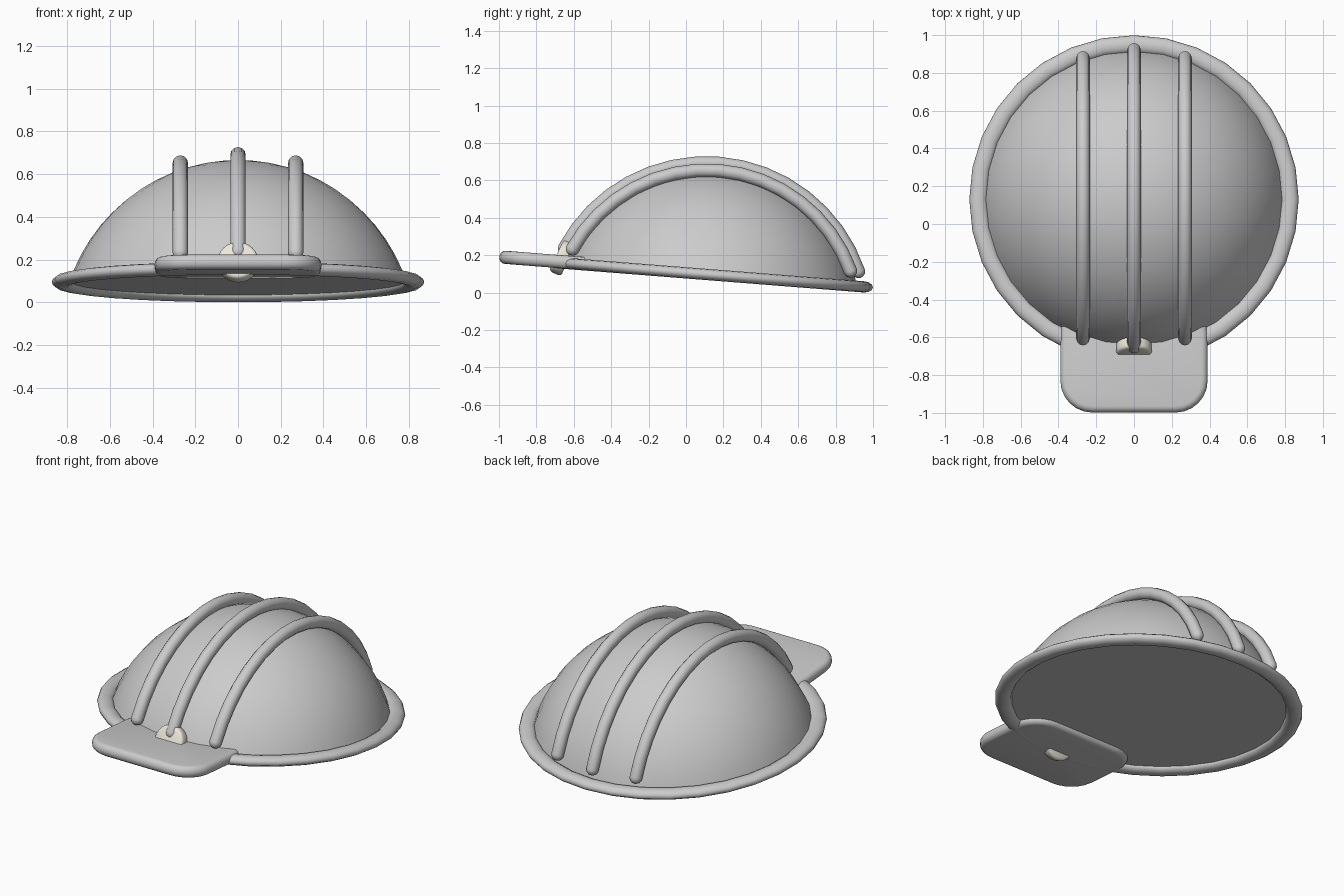
import bpy, bmesh
from math import sin, cos, asin, pi, radians
from mathutils import Matrix

if "Cube" in bpy.data.objects:
    bpy.data.objects.remove(bpy.data.objects["Cube"])

# Whole helmet leans back a little: everything is built in this tilted frame
TILT = Matrix.Translation((0, 0.13, 0.095)) @ Matrix.Rotation(radians(-4.5), 4, 'X')
DROP = 0.262   # depth of the dome's sphere centre below the brim
DOME_R = 0.832


def finish(obj, angle=50):
    bpy.ops.object.select_all(action='DESELECT')
    obj.select_set(True)
    bpy.context.view_layer.objects.active = obj
    bpy.ops.object.shade_smooth_by_angle(angle=radians(angle))
    return obj


def mesh_object(name, bm, local=Matrix.Identity(4)):
    bm.transform(TILT @ local)
    bmesh.ops.recalc_face_normals(bm, faces=bm.faces)
    mesh = bpy.data.meshes.new(name)
    bm.to_mesh(mesh)
    bm.free()
    obj = bpy.data.objects.new(name, mesh)
    bpy.context.collection.objects.link(obj)
    return obj


# Dome: spherical cap, closed underneath
bm = bmesh.new()
bmesh.ops.create_uvsphere(bm, u_segments=32, v_segments=32, radius=DOME_R,
                          matrix=Matrix.Translation((0, 0, -DROP)))
cut = bmesh.ops.bisect_plane(bm, geom=bm.verts[:] + bm.edges[:] + bm.faces[:],
                             plane_co=(0, 0, 0), plane_no=(0, 0, 1), clear_inner=True)
bmesh.ops.contextual_create(bm, geom=[e for e in bm.edges if e.is_boundary])
finish(mesh_object("dome", bm))

# Brim: flattened ring
bm = bmesh.new()
N, S = 32, 12
rings = []
for i in range(N):
    a = 2 * pi * i / N
    ring = []
    for j in range(S):
        b = 2 * pi * j / S
        r = 0.825 + 0.047 * cos(b)
        ring.append(bm.verts.new((r * sin(a), r * cos(a), 0.03 * sin(b))))
    rings.append(ring)
for i in range(N):
    p, q = rings[i], rings[(i + 1) % N]
    for j in range(S):
        k = (j + 1) % S
        bm.faces.new((p[j], p[k], q[k], q[j]))
finish(mesh_object("brim", bm))

# Peak: rounded slab that runs through the front of the brim
bm = bmesh.new()
bmesh.ops.create_cube(bm, size=2, matrix=Matrix.Diagonal((0.39, 0.295, 0.035, 1)))
upright = [e for e in bm.edges if abs(e.verts[0].co.z - e.verts[1].co.z) > 0.01]
bmesh.ops.bevel(bm, geom=upright, offset=0.17, segments=6, profile=0.5, affect='EDGES')
rims = [e for e in bm.edges if abs(e.verts[0].co.z - e.verts[1].co.z) < 0.001]
bmesh.ops.bevel(bm, geom=rims, offset=0.032, segments=4, profile=0.5, affect='EDGES')
finish(mesh_object("peak", bm, Matrix.Translation((0, -0.837, 0.007))))


# Ridges: round-ended tubes arching over the dome from front to back
def ridge(name, x, arc, radius=0.036):
    curve = bpy.data.curves.new(name, 'CURVE')
    curve.dimensions = '3D'
    curve.bevel_depth = radius
    curve.bevel_resolution = 4
    curve.use_fill_caps = True
    low = asin((DROP + 0.08) / arc)
    steps = [(low + (pi - 2 * low) * i / 16, 1) for i in range(17)]
    # tapering points make the rounded ends
    caps = [(low - d * radius / arc, r) for r, d in ((0.08, 1), (0.5, 0.87), (0.8, 0.6), (0.95, 0.3))]
    path = caps + steps + [(pi - t, r) for t, r in reversed(caps)]
    spline = curve.splines.new('POLY')
    spline.points.add(len(path) - 1)
    for p, (t, r) in zip(spline.points, path):
        p.co = (x, -arc * cos(t), arc * sin(t) - DROP, 1)
        p.radius = r
    obj = bpy.data.objects.new(name, curve)
    bpy.context.collection.objects.link(obj)
    obj.matrix_world = TILT
    bpy.ops.object.select_all(action='DESELECT')
    obj.select_set(True)
    bpy.context.view_layer.objects.active = obj
    bpy.ops.object.convert(target='MESH')
    finish(bpy.context.object)


ridge("centre_ridge", 0, 0.859)
for side, x in (("left", -0.27), ("right", 0.27)):
    ridge(side + "_ridge", x, 0.82)

# Lamp: small cream disc at the front
bm = bmesh.new()
bmesh.ops.create_cone(bm, cap_ends=True, segments=24, radius1=0.095, radius2=0.095, depth=0.07)
edges = [e for e in bm.edges if abs(e.verts[0].co.z - e.verts[1].co.z) < 0.001]
bmesh.ops.bevel(bm, geom=edges, offset=0.018, segments=3, profile=0.5, affect='EDGES')
lamp = mesh_object("lamp", bm, Matrix.Translation((0, -0.795, 0.03)) @ Matrix.Rotation(radians(69), 4, 'X'))
finish(lamp)
mat = bpy.data.materials.new("cream")
mat.diffuse_color = (0.85, 0.81, 0.7, 1)
mat.use_nodes = True
mat.node_tree.nodes["Principled BSDF"].inputs["Base Color"].default_value = mat.diffuse_color
lamp.data.materials.append(mat)
